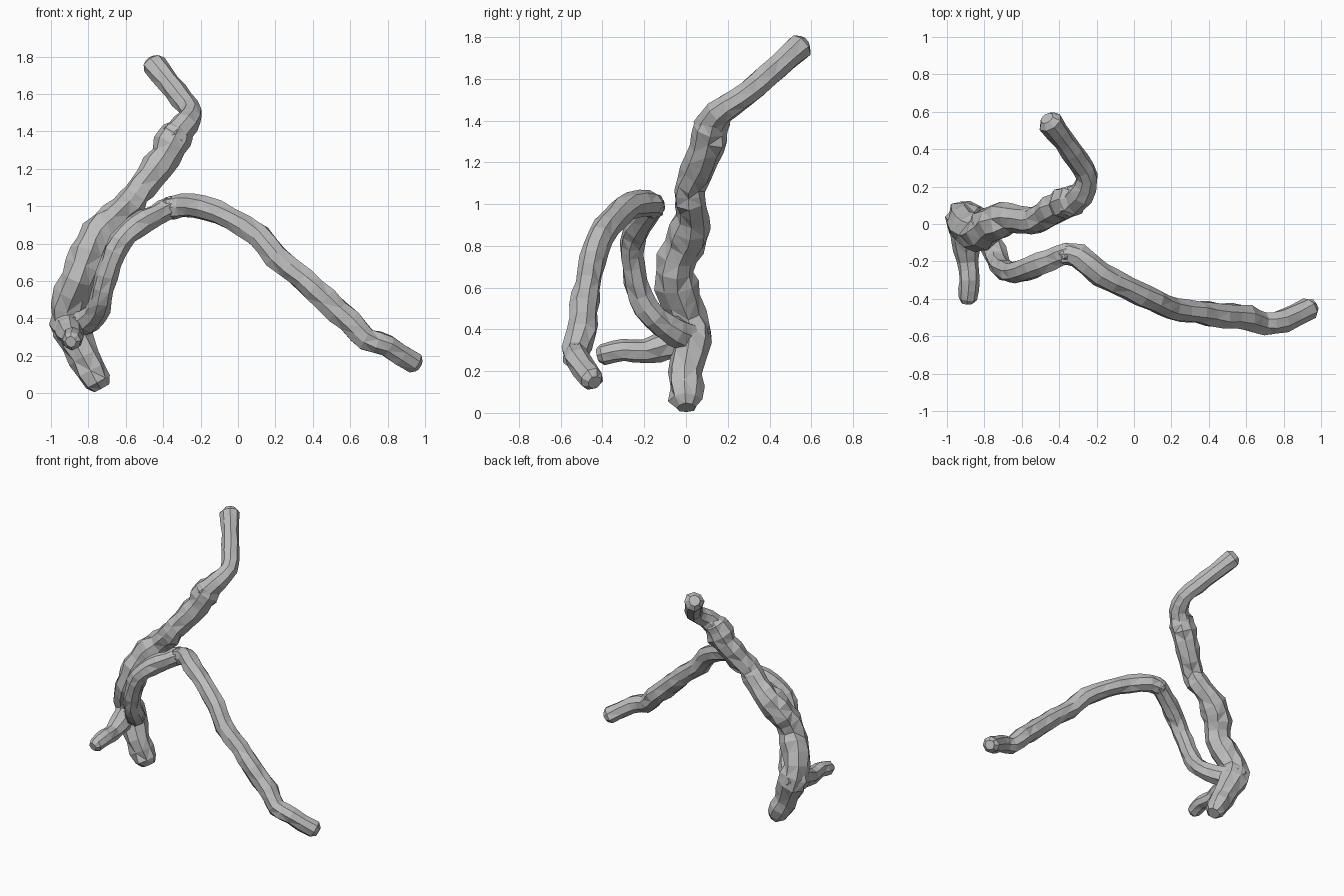
import bpy
import bmesh
import math
import random
from mathutils import Vector

default_cube = bpy.data.objects.get("Cube")
if default_cube:
    bpy.data.objects.remove(default_cube, do_unlink=True)

rng = random.Random(7)
SIDES = 8

# One plain grey for the whole root
grey = bpy.data.materials.new("stone grey")
grey.use_nodes = True
grey.diffuse_color = (0.5, 0.5, 0.5, 1)
grey.node_tree.nodes["Principled BSDF"].inputs["Base Color"].default_value = grey.diffuse_color


def smooth_path(knots, steps):
    """Pass a soft curve through the knots; each knot is x, y, z, radius."""
    pts = [Vector(k) for k in knots]
    pts = [pts[0] * 2 - pts[1]] + pts + [pts[-1] * 2 - pts[-2]]
    path = []
    for a, b, c, d in zip(pts, pts[1:], pts[2:], pts[3:]):
        for i in range(steps):
            t = i / steps
            path.append((b * 2 + (c - a) * t + (a * 2 - b * 5 + c * 4 - d) * t ** 2
                         + (b * 3 - a - c * 3 + d) * t ** 3) / 2)
    path.append(pts[-2])
    return path


def make_branch(name, knots, roughness, steps=2):
    """Sweep an uneven faceted ring along the path and close both ends."""
    path = smooth_path(knots, steps)
    centres = [p.to_3d() if len(p) == 3 else Vector(p[:3]) for p in path]
    last = len(path) - 1
    bm = bmesh.new()
    rings = []
    tangent = (centres[1] - centres[0]).normalized()
    side = tangent.orthogonal().normalized()

    def add_ring(centre, radius, u, v):
        ring = []
        for i in range(SIDES):
            angle = math.tau * i / SIDES
            r = radius * (1 + rng.uniform(-roughness, roughness))
            ring.append(bm.verts.new(centre + (u * math.cos(angle) + v * math.sin(angle)) * r))
        rings.append(ring)

    for i, centre in enumerate(centres):
        tangent = (centres[min(i + 1, last)] - centres[max(i - 1, 0)]).normalized()
        side = (side - tangent * side.dot(tangent)).normalized()
        other = tangent.cross(side)
        radius = path[i][3]
        # Narrow rings beyond each end make the blunt tips
        if i == 0:
            add_ring(centre - tangent * radius * 0.5, radius * 0.6, side, other)
        add_ring(centre, radius, side, other)
        if i == last:
            add_ring(centre + tangent * radius * 0.5, radius * 0.6, side, other)

    for low, high in zip(rings, rings[1:]):
        for i in range(SIDES):
            j = (i + 1) % SIDES
            bm.faces.new((low[i], low[j], high[j], high[i]))
    bm.faces.new(rings[0][::-1])
    bm.faces.new(rings[-1])
    bmesh.ops.triangulate(bm, faces=bm.faces[:])
    bmesh.ops.recalc_face_normals(bm, faces=bm.faces[:])
    mesh = bpy.data.meshes.new(name)
    bm.to_mesh(mesh)
    bm.free()
    mesh.materials.append(grey)
    branch = bpy.data.objects.new(name, mesh)
    bpy.context.collection.objects.link(branch)
    return branch


# Thick main stem, from the foot to the knuckle below the upper arm
make_branch("main_stem", [
    (-.75, 0, .06, .08), (-.82, 0, .19, .085), (-.89, .03, .34, .1),
    (-.91, .01, .46, .09), (-.85, -.05, .61, .1), (-.8, -.04, .74, .095),
    (-.75, .01, .85, .1), (-.66, .03, .94, .085), (-.57, .02, 1.03, .08),
    (-.52, .02, 1.1, .075), (-.43, .08, 1.21, .08), (-.36, .11, 1.32, .09),
    (-.32, .13, 1.4, .08)], .14)

# Slimmer upper arm, leaning back to the top tip
make_branch("upper_arm", [
    (-.35, .11, 1.36, .08), (-.28, .16, 1.44, .07), (-.25, .25, 1.5, .06),
    (-.3, .34, 1.57, .06), (-.37, .44, 1.66, .06), (-.45, .545, 1.755, .065)], .07)

# Short stub pointing to the front
make_branch("front_stub", [
    (-.91, .06, .38, .08), (-.9, -.08, .33, .075), (-.89, -.2, .295, .06),
    (-.88, -.3, .3, .055), (-.89, -.4, .28, .05)], .08)

# Knot where the stem, stub and climbing limb meet
make_branch("base_knot", [
    (-.91, -.05, .34, .08), (-.91, .03, .37, .1), (-.9, .09, .38, .05)], .12)

# Limb climbing beside the stem
make_branch("climbing_limb", [
    (-.88, .02, .36, .08), (-.8, -.06, .39, .07), (-.74, -.15, .46, .065),
    (-.72, -.22, .56, .06), (-.68, -.25, .7, .06), (-.63, -.26, .81, .06),
    (-.55, -.23, .89, .065), (-.44, -.19, .95, .06), (-.35, -.15, 1, .06)], .1)

# Long limb, arching over and dropping to the far side
make_branch("long_limb", [
    (-.38, -.16, .99, .06), (-.3, -.17, 1, .065), (-.18, -.27, .99, .065),
    (-.03, -.34, .93, .065), (.11, -.41, .84, .065), (.2, -.45, .73, .065),
    (.35, -.47, .61, .065), (.47, -.49, .5, .07), (.6, -.5, .38, .07),
    (.69, -.53, .29, .065), (.8, -.52, .25, .06), (.94, -.45, .16, .06)], .1)
